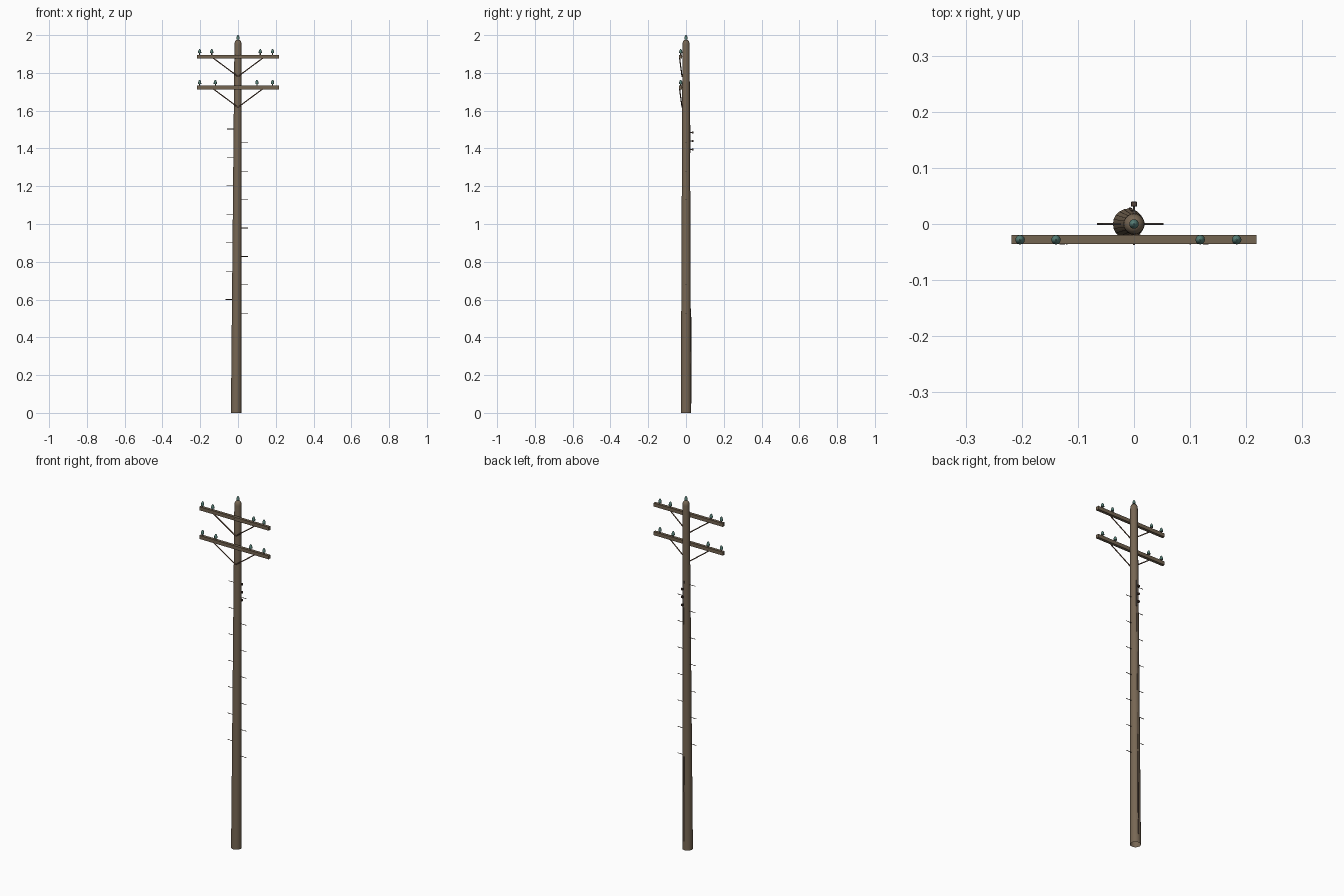
import bpy, bmesh, math
from mathutils import Vector

if "Cube" in bpy.data.objects:
    bpy.data.objects.remove(bpy.data.objects["Cube"])


def mat(name, r, g, b):
    m = bpy.data.materials.new(name)
    m.diffuse_color = (r, g, b, 1)
    m.use_nodes = True
    m.node_tree.nodes["Principled BSDF"].inputs["Base Color"].default_value = m.diffuse_color
    return m


WOOD = mat("weathered wood", 0.185, 0.135, 0.088)
ARM = mat("crossarm wood", 0.175, 0.128, 0.083)
GLASS = mat("teal glass", 0.10, 0.22, 0.19)
STEEL = mat("brown steel", 0.13, 0.10, 0.08)
DARK = mat("dark brown spool", 0.085, 0.055, 0.042)
RUST = mat("rusty iron", 0.16, 0.09, 0.055)


def finish(bm, name, material, smooth=True):
    bmesh.ops.recalc_face_normals(bm, faces=bm.faces)
    me = bpy.data.meshes.new(name)
    bm.to_mesh(me)
    bm.free()
    me.materials.append(material)
    ob = bpy.data.objects.new(name, me)
    bpy.context.collection.objects.link(ob)
    if smooth:
        bpy.context.view_layer.objects.active = ob
        ob.select_set(True)
        bpy.ops.object.shade_smooth_by_angle(angle=math.radians(40))
        ob.select_set(False)
    return ob


def loft(name, rings, material, sides=12, base=True):
    """Stack of circles given as (x, y, z, radius), capped on top and optionally below."""
    bm = bmesh.new()
    loops = []
    for x, y, z, r in rings:
        loops.append([bm.verts.new((x + r * math.cos(2 * math.pi * i / sides),
                                    y + r * math.sin(2 * math.pi * i / sides), z))
                      for i in range(sides)])
    for a, b in zip(loops, loops[1:]):
        for i in range(sides):
            j = (i + 1) % sides
            bm.faces.new((a[i], a[j], b[j], b[i]))
    if base:
        bm.faces.new(loops[0][::-1])
    bm.faces.new(loops[-1])
    return finish(bm, name, material)


def box(name, centre, size, material, bevel=0.0):
    bm = bmesh.new()
    bmesh.ops.create_cube(bm, size=1)
    for v in bm.verts:
        v.co = Vector([c + a * s for c, a, s in zip(centre, v.co, size)])
    if bevel:
        bmesh.ops.bevel(bm, geom=bm.edges[:], offset=bevel, segments=1, affect='EDGES')
    return finish(bm, name, material, False)


def rod(name, p, q, r, material, sides=8):
    p, q = Vector(p), Vector(q)
    bm = bmesh.new()
    bmesh.ops.create_cone(bm, cap_ends=True, segments=sides, radius1=r, radius2=r,
                          depth=(q - p).length)
    turn = (q - p).to_track_quat('Z', 'Y')
    for v in bm.verts:
        v.co = turn @ v.co + (p + q) / 2
    return finish(bm, name, material)


def insulator(name, x, y, z):
    loft(name + "_pin", [(x, y, z - 0.004, 0.003), (x, y, z + 0.014, 0.003)], STEEL, 8)
    profile = [(0.011, 0.0085), (0.017, 0.0085), (0.022, 0.0075), (0.027, 0.0058),
               (0.031, 0.0036), (0.033, 0.0012)]
    loft(name, [(x, y, z + h, r) for h, r in profile], GLASS, 12)


# Pole: leans and tapers slightly, with a rounded tip
def pole_at(z):
    t = z / 1.95
    return -0.010 * (1 - t), 0.0275 - 0.0085 * t


rings = [(pole_at(z)[0], 0, z, pole_at(z)[1]) for z in (0, 0.4, 0.8, 1.2, 1.6, 1.95)]
rings += [(0, 0, 1.960, 0.0180), (0, 0, 1.968, 0.0150), (0, 0, 1.973, 0.0100), (0, 0, 1.975, 0.004)]
loft("pole", rings, WOOD, 20, base=False)
insulator("top_insulator", 0, 0, 1.967)

# Crossarms with insulators, braces and a through bolt
for label, z, xs in (("upper", 1.885, (-0.203, -0.139, 0.118, 0.183)),
                     ("lower", 1.722, (-0.203, -0.120, 0.100, 0.183))):
    box(label + "_crossarm", (0, -0.028, z), (0.436, 0.016, 0.020), ARM)
    for i, x in enumerate(xs):
        insulator(f"{label}_insulator_{i}", x, -0.028, z + 0.0085)
    for s, side in ((-1, "left"), (1, "right")):
        rod(f"{label}_{side}_brace", (s * 0.132, -0.034, z - 0.006),
            (0, -0.021, z - 0.104), 0.003, RUST)
    rod(label + "_brace_bolt", (0, -0.012, z - 0.102), (0, -0.024, z - 0.102), 0.003, RUST)
    rod(label + "_arm_bolt", (0, 0.0, z), (0, -0.037, z), 0.002, RUST)

# Climbing steps, alternating left and right
for i in range(7):
    for s, side, z in ((-1, "left", 0.60 + i * 0.1505), (1, "right", 0.527 + i * 0.1505)):
        cx, r = pole_at(z)
        rod(f"{side}_step_{i}", (cx + s * (r - 0.006), 0, z),
            (cx + s * (r + 0.034), 0, z), 0.0017, STEEL, 6)

# Cable rack on the back with three spools
box("cable_rack", (0, 0.0205, 1.45), (0.007, 0.005, 0.15), STEEL)
for i, z in enumerate((1.395, 1.44, 1.485)):
    rod(f"rack_arm_{i}", (0, 0.02, z), (0, 0.034, z), 0.002, STEEL)
    box(f"rack_spool_{i}", (0, 0.0355, z), (0.011, 0.009, 0.011), DARK, 0.001)

# Ground conduit low on the back, with thin wire above it
loft("ground_conduit", [(-0.007, 0.0262, 0.05, 0.0035), (-0.005, 0.0242, 0.53, 0.0035)], DARK, 8)
loft("ground_wire", [(-0.005, 0.0242, 0.53, 0.0012), (0, 0.0205, 1.40, 0.0012)], DARK, 6)
